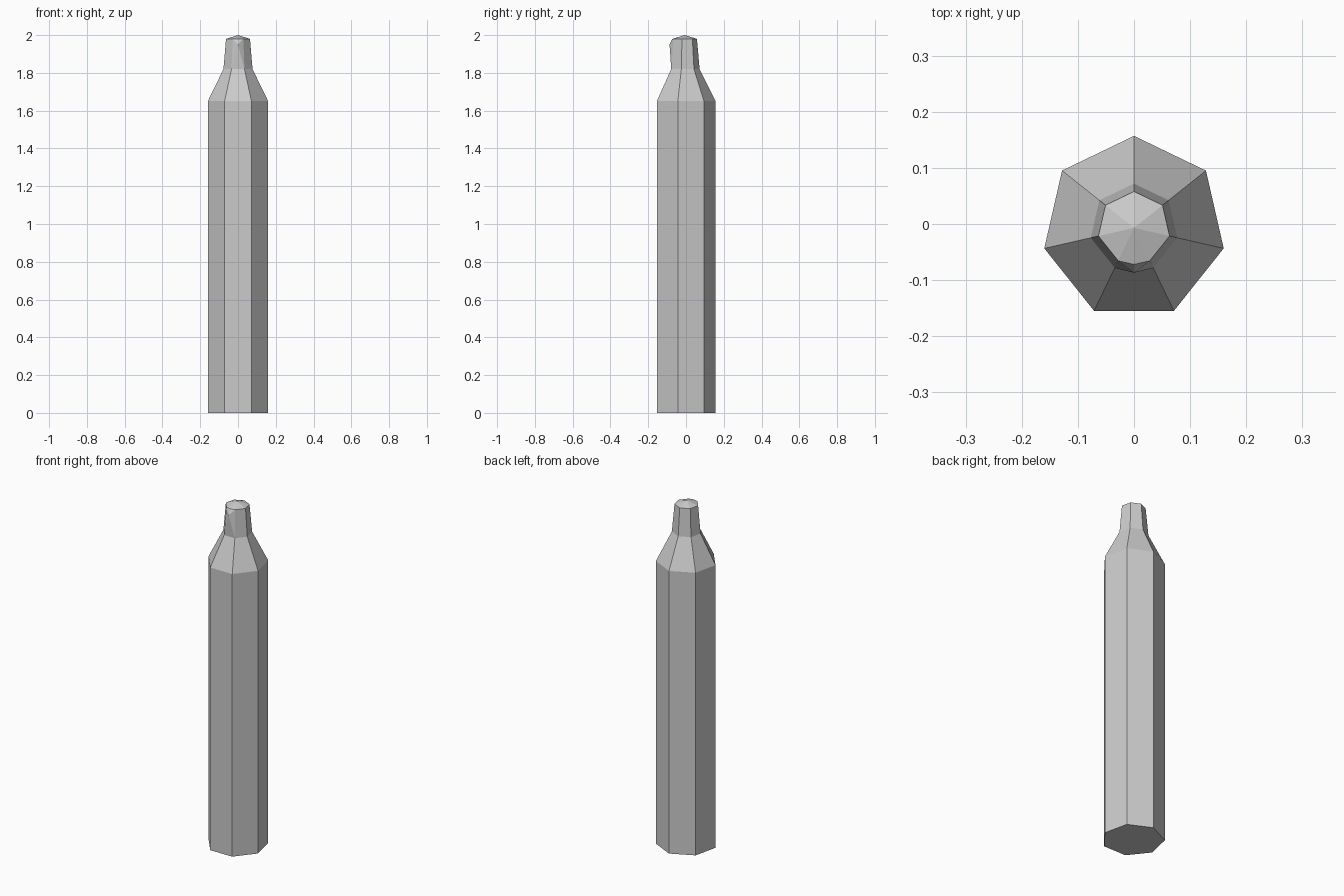
import bpy
import bmesh
from math import sin, cos, pi

cube = bpy.data.objects.get("Cube")
if cube:
    bpy.data.objects.remove(cube, do_unlink=True)

# Single plain grey material
grey = bpy.data.materials.new("plain grey")
grey.use_nodes = True
colour = (0.6, 0.6, 0.6, 1)
grey.diffuse_color = colour
grey.node_tree.nodes["Principled BSDF"].inputs["Base Color"].default_value = colour

SIDES = 7
CENTRE_Y = -0.007
# Radius and height of each ring: foot, shoulder, neck, rim
PROFILE = [(0.164, 0), (0.164, 1.65), (0.079, 1.82), (0.065, 1.98)]

bm = bmesh.new()


def ring(radius, z):
    """Heptagon with one corner at the back and a flat side at the front."""
    angles = [pi / 2 + 2 * pi * i / SIDES for i in range(SIDES)]
    return [bm.verts.new((radius * cos(a), CENTRE_Y + radius * sin(a), z)) for a in angles]


rings = [ring(r, z) for r, z in PROFILE]
front = SIDES // 2

# Body, shoulder and neck walls, leaving the front of the neck open
for level, (low, high) in enumerate(zip(rings, rings[1:])):
    for i in range(SIDES):
        if level == 2 and i == front:
            continue
        j = (i + 1) % SIDES
        bm.faces.new((low[i], low[j], high[j], high[i]))
bm.faces.new(list(reversed(rings[0])))

# Small lip bulging from the front of the neck
neck, rim = rings[2], rings[3]
a, b = front, front + 1
lip = bm.verts.new((0, -0.087, 1.95))
lip_top = bm.verts.new((0, -0.072, 1.98))
for face in ((neck[a], neck[b], lip), (neck[b], rim[b], lip),
             (rim[b], lip_top, lip), (lip_top, rim[a], lip),
             (rim[a], neck[a], lip)):
    bm.faces.new(face)

# Shallow pointed cap
apex = bm.verts.new((0, CENTRE_Y, 2))
edge = rim[:b] + [lip_top] + rim[b:]
for i, vert in enumerate(edge):
    bm.faces.new((vert, edge[(i + 1) % len(edge)], apex))

bmesh.ops.recalc_face_normals(bm, faces=bm.faces)
mesh = bpy.data.meshes.new("bottle")
bm.to_mesh(mesh)
bm.free()
mesh.materials.append(grey)
bottle = bpy.data.objects.new("bottle", mesh)
bpy.context.collection.objects.link(bottle)
